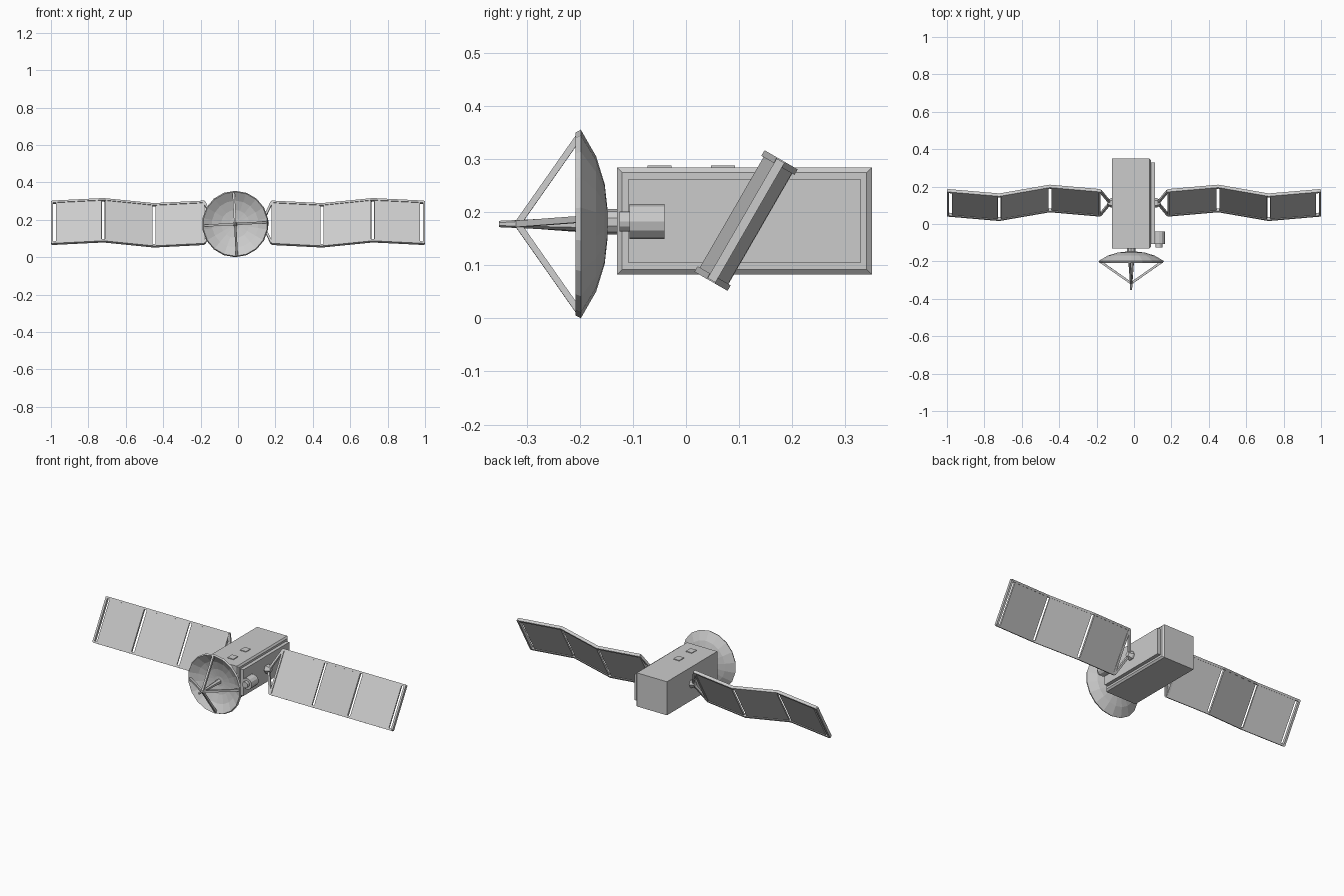
import bpy, bmesh, math
from mathutils import Vector

cube = bpy.data.objects.get("Cube")
if cube:
    bpy.data.objects.remove(cube)

grey = bpy.data.materials.new("satellite_grey")
grey.use_nodes = True
colour = (0.6, 0.6, 0.6, 1)
grey.diffuse_color = colour
grey.node_tree.nodes["Principled BSDF"].inputs["Base Color"].default_value = colour


def finish(name, bm):
    bmesh.ops.remove_doubles(bm, verts=bm.verts, dist=1e-5)
    bmesh.ops.recalc_face_normals(bm, faces=bm.faces)
    mesh = bpy.data.meshes.new(name)
    bm.to_mesh(mesh)
    bm.free()
    mesh.materials.append(grey)
    obj = bpy.data.objects.new(name, mesh)
    bpy.context.collection.objects.link(obj)
    return obj


def loft(name, rings):
    """Skin a list of closed rings and cap both ends."""
    bm = bmesh.new()
    loops = [[bm.verts.new(p) for p in ring] for ring in rings]
    n = len(loops[0])
    for a, b in zip(loops, loops[1:]):
        for i in range(n):
            j = (i + 1) % n
            bm.faces.new((a[i], a[j], b[j], b[i]))
    bm.faces.new(loops[0][::-1])
    bm.faces.new(loops[-1])
    return finish(name, bm)


def lathe(name, centre, axis, profile, sides, turn=0.0):
    """Sweep (radius, distance) pairs around the x or y axis."""
    rings = []
    for r, d in profile:
        ring = []
        for i in range(sides):
            a = turn + math.tau * i / sides
            u, w = r * math.sin(a), r * math.cos(a)
            p = Vector((d, u, w)) if axis == "x" else Vector((u, d, w))
            ring.append(Vector(centre) + p)
        rings.append(ring)
    return loft(name, rings)


def beam(name, a, b, side, width, depth):
    """Square bar from a to b; width runs along side."""
    a, b = Vector(a), Vector(b)
    along = (b - a).normalized()
    side = Vector(side)
    side = (side - along * side.dot(along)).normalized()
    up = along.cross(side)
    corners = [side * s * width / 2 + up * t * depth / 2
               for s, t in ((-1, -1), (1, -1), (1, 1), (-1, 1))]
    return loft(name, [[a + c for c in corners], [b + c for c in corners]])


# Body with chamfered left side and raised equipment panel
def body_ring(x, inset):
    y0, y1, z0, z1 = -0.13 + inset, 0.35 - inset, 0.082 + inset, 0.284 - inset
    return [(x, y0, z0), (x, y1, z0), (x, y1, z1), (x, y0, z1)]


loft("body", [body_ring(-0.118, 0), body_ring(0.083, 0),
              body_ring(0.091, 0.01), body_ring(0.091, 0.022),
              body_ring(0.112, 0.022)])
for i, y in enumerate((-0.05, 0.07)):
    beam(f"roof_hatch_{i + 1}", (-0.02, y, 0.285), (0.02, y, 0.285),
         (0, 1, 0), 0.045, 0.006)

# Dish, mount and feed
hub = Vector((-0.015, 0, 0.1775))
lathe("dish", hub, "y",
      [(0.001, -0.148), (0.03, -0.148), (0.075, -0.153), (0.127, -0.169),
       (0.1775, -0.198), (0.172, -0.208), (0.125, -0.18), (0.075, -0.164),
       (0.03, -0.158), (0.001, -0.158)], 18)
lathe("dish_mount", hub + Vector((0, 0, 0.004)), "y",
      [(0.024, -0.155), (0.024, -0.12)], 10)
lathe("feed_rod", hub, "y", [(0.006, -0.352), (0.015, -0.155)], 6)
for i in range(4):
    a = math.radians(90 * i - 3)
    out = Vector((math.sin(a), 0, math.cos(a)))
    across = out.cross(Vector((0, 1, 0)))
    beam(f"feed_strut_{i + 1}", hub + out * 0.167 + Vector((0, -0.2, 0)),
         hub + Vector((0, -0.317, 0)), across, 0.012, 0.012)

# Side sensor
lathe("sensor", (0.133, 0, 0.182), "y",
      [(0.019, -0.125), (0.019, -0.106), (0.033, -0.106), (0.033, -0.04)], 12)

# Wings: folded panels in a tilted frame, on a forked arm
tilt = math.radians(60)
chord = Vector((0, math.cos(tilt), math.sin(tilt)))
normal = Vector((0, math.sin(tilt), -math.cos(tilt)))
middle = Vector((0, 0.113, 0.184))
folds = [(0.18, 0.0), (0.45, 0.027), (0.72, -0.027), (0.994, 0.0)]

for label, sx in (("left", 1), ("right", -1)):
    def spot(x, w, v=0.0):
        return middle + Vector((sx * x, 0, 0)) + normal * w + chord * v

    lathe(label + "_wing_hinge", middle, "x",
          [(0.026, sx * 0.08), (0.026, sx * 0.122), (0.014, sx * 0.142)], 6, 0.5)
    for end, v in (("upper", 0.126), ("lower", -0.126)):
        beam(f"{label}_{end}_yoke", spot(0.128, 0), spot(0.18, 0, v),
             normal, 0.014, 0.012)
        # Edge rail following the folds
        corners = [(-1, -1), (1, -1), (1, 1), (-1, 1)]
        loft(f"{label}_{end}_rail",
             [[spot(x, w + s * 0.009, v + t * 0.006) for s, t in corners]
              for x, w in folds])
    for end, x in (("inner", 0.184), ("outer", 0.994)):
        beam(f"{label}_{end}_crossbar", spot(x, 0, -0.13), spot(x, 0, 0.13),
             normal, 0.017, 0.012)
    for i, ((x0, w0), (x1, w1)) in enumerate(zip(folds, folds[1:])):
        a, b = spot(x0, w0), spot(x1, w1)
        start, stop = (0.08 if i == 2 else 0.03), None
        start, stop = 0.03, (0.92 if i == 2 else 0.97)
        beam(f"{label}_solar_panel_{i + 1}", a.lerp(b, start), a.lerp(b, stop),
             chord, 0.242, 0.01)
